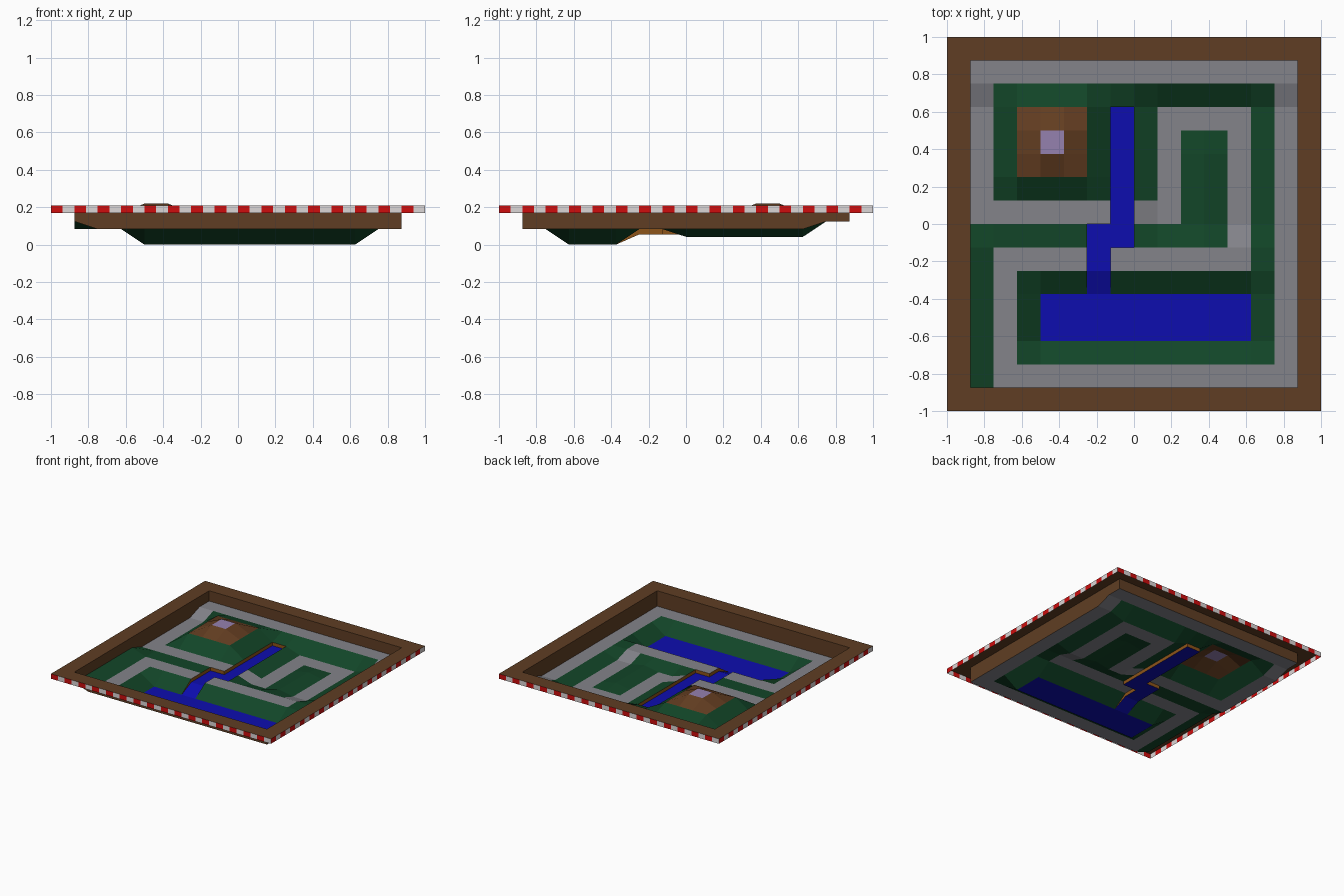
import bpy, bmesh

if "Cube" in bpy.data.objects:
    bpy.data.objects.remove(bpy.data.objects["Cube"])

S = 0.125          # grid cell size
TOP, LIP = 0.21, 0.17   # frame top and lower edge of its rim

def material(name, rgb):
    m = bpy.data.materials.new(name)
    m.diffuse_color = (*rgb, 1)
    m.use_nodes = True
    m.node_tree.nodes["Principled BSDF"].inputs["Base Color"].default_value = m.diffuse_color
    return m

GREEN = material("grass green", (0.006, 0.06, 0.021))
GREY = material("track grey", (0.23, 0.23, 0.255))
BROWN = material("frame brown", (0.115, 0.048, 0.017))
EARTH = material("hill brown", (0.125, 0.047, 0.015))
LILAC = material("summit lilac", (0.30, 0.22, 0.43))
BLUE = material("water blue", (0.004, 0.004, 0.43))
BANK = material("bank orange brown", (0.27, 0.09, 0.01))
RED = material("rim red", (0.62, 0.004, 0.004))
WHITE = material("rim white", (0.72, 0.68, 0.68))

def build(name, quads, mats, index=lambda i: 0):
    """Flat-faced object from a list of quads."""
    bm = bmesh.new()
    for i, q in enumerate(quads):
        f = bm.faces.new([bm.verts.new(p) for p in q])
        f.material_index = index(i)
    bmesh.ops.remove_doubles(bm, verts=bm.verts, dist=1e-5)
    me = bpy.data.meshes.new(name)
    bm.to_mesh(me)
    bm.free()
    for m in mats:
        me.materials.append(m)
    ob = bpy.data.objects.new(name, me)
    bpy.context.collection.objects.link(ob)

def rect(x0, x1, y0, y1):
    """Set of grid cells, in cell units from the centre."""
    return {(i, j) for i in range(x0, x1) for j in range(y0, y1)}

def height(i, j):
    """Ground height at a grid corner."""
    if -4 <= i <= -3 and 3 <= j <= 4:
        return 0.22                      # summit
    if -5 <= i <= -2 and 2 <= j <= 5:
        return 0.167                     # foot of the hill
    if j >= 6:
        return 0.125                     # back terrace
    if -4 <= i <= 5 and -5 <= j <= -3:
        return 0.0                       # pond
    if i == 3 and 0 <= j <= 3:
        return 0.065                     # low ridge
    if 1 <= i <= 5 and 0 <= j <= 5:
        return 0.042                     # sunken basin
    if i == -7 and j <= -1:
        return 0.125                     # grass bank on the left
    return 0.083

def bed(i, j):
    """River bed height: cut below the ground, meeting the pond."""
    return max(height(i, j) - 0.028, 0) if j > -3 else 0.0

def patch(cells, h):
    return [[(a * S, b * S, h(a, b)) for a, b in
             ((i, j), (i + 1, j), (i + 1, j + 1), (i, j + 1))]
            for i, j in sorted(cells)]

# Layout of the ground
river = rect(-1, 0, -1, 5) | rect(-2, -1, -3, 0)
pond = rect(-4, 5, -5, -3)
summit = rect(-4, -3, 3, 4)
hill = rect(-5, -2, 2, 5) - summit
track = (rect(-7, 7, 6, 7) | rect(6, 7, -7, 7) | rect(-6, 7, -7, -6)
         | rect(-6, -5, -7, -1) | rect(-6, 5, -2, -1) | rect(4, 5, -2, 5)
         | rect(1, 5, 4, 5) | rect(1, 2, 0, 5) | rect(-7, 2, 0, 1)
         | rect(-7, -6, 0, 7)) - river
grass = rect(-7, 7, -7, 7) - river - pond - summit - hill - track

build("grass", patch(grass, height), [GREEN])
build("track", patch(track, height), [GREY])
build("hill", patch(hill, height), [EARTH])
build("summit", patch(summit, height), [LILAC])
build("pond", patch(pond, height), [BLUE])
build("river", patch(river, bed), [BLUE])

# River banks along every river cell edge that meets dry ground
banks = []
for i, j in sorted(river):
    for di, dj, a, b in ((-1, 0, (i, j), (i, j + 1)),
                         (1, 0, (i + 1, j + 1), (i + 1, j)),
                         (0, -1, (i + 1, j), (i, j)),
                         (0, 1, (i, j + 1), (i + 1, j + 1))):
        if (i + di, j + dj) in river | pond:
            continue
        pts = []
        for p, fn in ((a, bed), (b, bed), (b, height), (a, height)):
            v = (p[0] * S, p[1] * S, fn(*p))
            if v not in pts:
                pts.append(v)
        if len(pts) > 2:
            banks.append(pts)
build("river_banks", banks, [BANK])

# Four sides of the surround: turn one side by quarter turns
def turn(p, k):
    x, y = p
    for _ in range(k):
        x, y = -y, x
    return x, y

walls, frame, rim = [], [], []
for k in range(4):
    for i in range(-7, 7):               # inner wall follows the ground
        a, b = turn((i, -7), k), turn((i + 1, -7), k)
        A, B = (a[0] * S, a[1] * S), (b[0] * S, b[1] * S)
        walls.append([(*B, height(*b)), (*A, height(*a)), (*A, TOP), (*B, TOP)])
    o0, o1, n1, n0 = [turn(p, k) for p in
                      ((-1, -1), (1, -1), (0.875, -0.875), (-0.875, -0.875))]
    frame.append([(*p, TOP) for p in (o0, o1, n1, n0)])
    for i in range(-16, 16):             # outer rim in short blocks
        a, b = turn((i / 16, -1), k), turn(((i + 1) / 16, -1), k)
        rim.append([(*a, LIP), (*b, LIP), (*b, TOP), (*a, TOP)])
build("inner_walls", walls, [BROWN])
build("frame_top", frame, [BROWN])
build("striped_rim", rim, [RED, WHITE], lambda i: i % 2)
